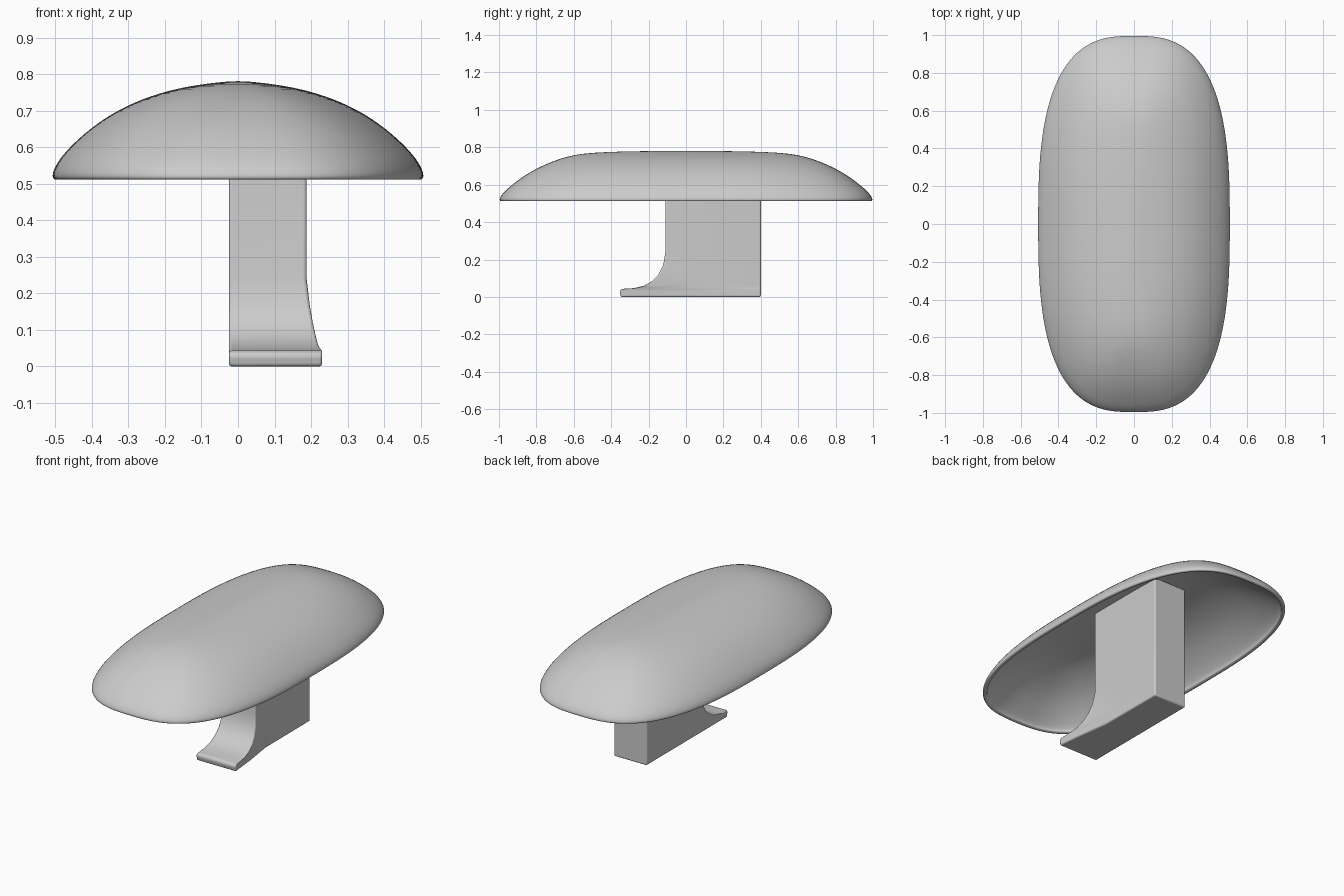
import bpy, bmesh, math

cube = bpy.data.objects.get("Cube")
if cube:
    bpy.data.objects.remove(cube, do_unlink=True)

grey = bpy.data.materials.new("light_grey")
grey.use_nodes = True
colour = (0.6, 0.6, 0.6, 1)
grey.diffuse_color = colour
grey.node_tree.nodes["Principled BSDF"].inputs["Base Color"].default_value = colour


def loft(name, rings, apex=None, close_ends=False):
    """Skin a stack of counter-clockwise rings, listed from the bottom up."""
    bm = bmesh.new()
    loops = [[bm.verts.new(p) for p in ring] for ring in rings]
    n = len(rings[0])
    for low, high in zip(loops, loops[1:]):
        for j in range(n):
            k = (j + 1) % n
            bm.faces.new((low[j], low[k], high[k], high[j]))
    if apex:
        tip = bm.verts.new(apex)
        for j in range(n):
            bm.faces.new((loops[-1][j], loops[-1][(j + 1) % n], tip))
    if close_ends:
        bm.faces.new(loops[0][::-1])
        bm.faces.new(loops[-1])
    mesh = bpy.data.meshes.new(name)
    bm.to_mesh(mesh)
    bm.free()
    mesh.materials.append(grey)
    obj = bpy.data.objects.new(name, mesh)
    bpy.context.collection.objects.link(obj)
    return obj


def smooth(obj, angle):
    bpy.ops.object.select_all(action='DESELECT')
    obj.select_set(True)
    bpy.context.view_layer.objects.active = obj
    bpy.ops.object.shade_smooth_by_angle(angle=math.radians(angle))


def oval(a, b, z, power=2.8, count=64):
    ring = []
    for i in range(count):
        t = 2 * math.pi * i / count
        c, s = math.cos(t), math.sin(t)
        ring.append((a * math.copysign(abs(c) ** (2 / power), c),
                     b * math.copysign(abs(s) ** (2 / power), s), z))
    return ring


# Domed cap: contour half-width, half-length and height
contours = [(0.505, 0.995, 0.508), (0.511, 1.001, 0.525), (0.495, 0.977, 0.56),
            (0.462, 0.93, 0.60), (0.407, 0.865, 0.65), (0.335, 0.775, 0.70),
            (0.24, 0.67, 0.742), (0.145, 0.57, 0.766), (0.07, 0.42, 0.776),
            (0.03, 0.2, 0.78)]
cap = loft("cap_shell", [oval(*c) for c in contours], apex=(0, 0, 0.781))
shell = cap.modifiers.new("thickness", 'SOLIDIFY')
shell.thickness = 0.025
shell.offset = -1
sub = cap.modifiers.new("smooth_surface", 'SUBSURF')
sub.levels = sub.render_levels = 2
smooth(cap, 60)

# Stem with a swept toe: height and front edge of each slice
LEFT, RIGHT, BACK, FLARE = -0.025, 0.188, 0.4, 0.043
slices = [(0, -0.348), (0.03, -0.355), (0.043, -0.345), (0.047, -0.28), (0.06, -0.225),
          (0.085, -0.18), (0.12, -0.147), (0.17, -0.122), (0.24, -0.11), (0.735, -0.11)]


def side(y, z):
    """Outer side, flared towards the toe."""
    spread = min(1, max(0, -y / 0.3)) * min(1, max(0, (0.24 - z) / 0.14))
    return RIGHT + FLARE * spread


rings = []
for z, front in slices:
    mids = [front + (BACK - front) * f for f in (0.2, 0.45)]
    ys = [front] + mids + [BACK]
    rings.append([(side(y, z), y, z) for y in ys] + [(LEFT, y, z) for y in ys[::-1]])
stem = loft("stem_with_toe", rings, close_ends=True)
bevel = stem.modifiers.new("soft_edges", 'BEVEL')
bevel.width = 0.014
bevel.segments = 3
bevel.limit_method = 'ANGLE'
bevel.angle_limit = math.radians(45)
smooth(stem, 50)
